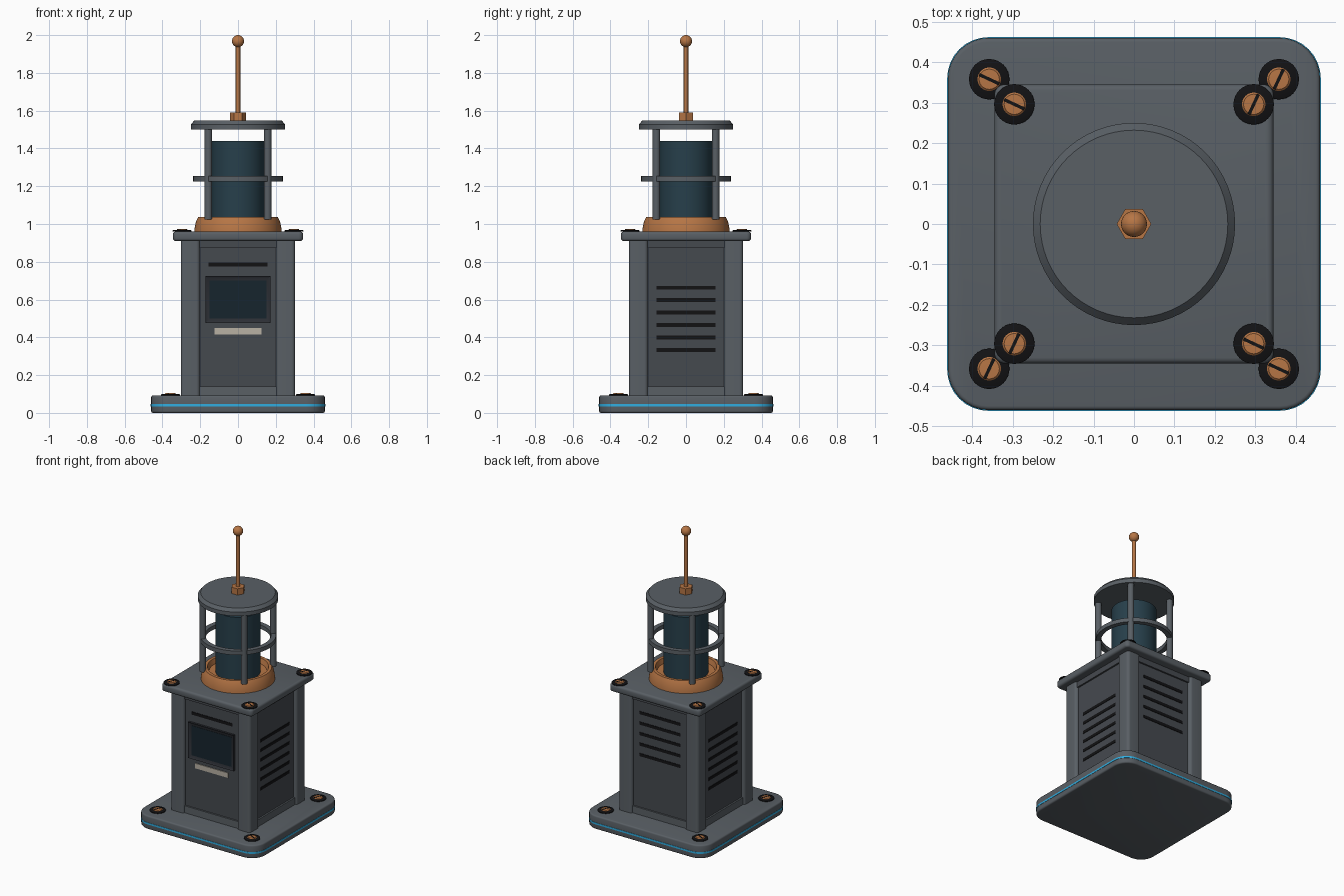
import bpy, bmesh, math
from mathutils import Matrix, Vector

if "Cube" in bpy.data.objects:
    bpy.data.objects.remove(bpy.data.objects["Cube"])


def mat(name, r, g, b):
    m = bpy.data.materials.new(name)
    m.diffuse_color = (r, g, b, 1)
    m.use_nodes = True
    m.node_tree.nodes["Principled BSDF"].inputs["Base Color"].default_value = m.diffuse_color
    return m


STEEL = mat("steel", 0.10, 0.115, 0.13)
PANEL = mat("panel_grey", 0.06, 0.067, 0.078)
COPPER = mat("copper", 0.47, 0.18, 0.06)
BLACK = mat("black", 0.006, 0.006, 0.007)
FRAME = mat("frame_dark", 0.025, 0.028, 0.035)
SCREEN = mat("screen_dark", 0.008, 0.018, 0.026)
GLASS = mat("glass_teal", 0.02, 0.05, 0.07)
BLUE = mat("strip_blue", 0.03, 0.42, 0.75)
BEIGE = mat("label_beige", 0.48, 0.44, 0.37)


def finish(name, bm, material, matrix=None):
    bmesh.ops.recalc_face_normals(bm, faces=bm.faces)
    if matrix:
        bmesh.ops.transform(bm, matrix=matrix, verts=bm.verts)
    me = bpy.data.meshes.new(name)
    bm.to_mesh(me)
    bm.free()
    me.materials.append(material)
    ob = bpy.data.objects.new(name, me)
    bpy.context.collection.objects.link(ob)
    bpy.ops.object.select_all(action='DESELECT')
    ob.select_set(True)
    bpy.context.view_layer.objects.active = ob
    bpy.ops.object.shade_smooth_by_angle(angle=math.radians(35))
    return ob


def box_bm(lo, hi):
    lo, hi = Vector(lo), Vector(hi)
    bm = bmesh.new()
    bmesh.ops.create_cube(bm, size=1)
    bmesh.ops.scale(bm, vec=hi - lo, verts=bm.verts)
    bmesh.ops.translate(bm, vec=(lo + hi) / 2, verts=bm.verts)
    return bm


def box(name, lo, hi, material, corner=0, edge=0, matrix=None):
    """Box with optional rounded vertical corners and rounded rims."""
    bm = box_bm(lo, hi)
    if corner:
        es = [e for e in bm.edges
              if abs(e.verts[0].co.z - e.verts[1].co.z) > 1e-4]
        bmesh.ops.bevel(bm, geom=es, offset=corner, segments=8,
                        profile=0.5, affect='EDGES')
    if edge:
        es = [e for e in bm.edges if e.calc_face_angle(0) > 1.2]
        bmesh.ops.bevel(bm, geom=es, offset=edge, segments=3,
                        profile=0.5, affect='EDGES')
    return finish(name, bm, material, matrix)


def lathe(name, profile, material, n=64, closed=False, at=(0, 0, 0)):
    """Revolve (radius, z) points about a vertical axis; r = 0 makes a pole."""
    bm = bmesh.new()
    rings = []
    for r, z in profile:
        count = n if r > 0 else 1
        rings.append([bm.verts.new((r * math.cos(2 * math.pi * i / n),
                                    r * math.sin(2 * math.pi * i / n), z))
                      for i in range(count)])
    pairs = list(zip(rings, rings[1:]))
    if closed:
        pairs.append((rings[-1], rings[0]))
    for a, b in pairs:
        for i in range(n):
            j = (i + 1) % n
            quad = [a[i % len(a)], a[j % len(a)], b[j % len(b)], b[i % len(b)]]
            bm.faces.new(list(dict.fromkeys(quad)))
    return finish(name, bm, material, Matrix.Translation(at))


def screw(name, x, y, z):
    lathe(name + "_washer", [(0, 0), (0.05, 0), (0.05, 0.005), (0.047, 0.007),
                             (0, 0.007)], BLACK, 32, at=(x, y, z))
    lathe(name + "_head", [(0, 0), (0.029, 0), (0.029, 0.008), (0.025, 0.012),
                           (0, 0.013)], COPPER, 32, at=(x, y, z))
    turn = math.radians(65 if x * y > 0 else -25)
    box(name + "_slot", (-0.027, -0.004, 0.004), (0.027, 0.004, 0.0136), BLACK,
        matrix=Matrix.Translation((x, y, z)) @ Matrix.Rotation(turn, 4, 'Z'))


# Base plate with glowing strip around its side
box("base_plate", (-0.46, -0.46, 0), (0.46, 0.46, 0.092), STEEL, 0.10, 0.01)
box("base_light_strip", (-0.462, -0.462, 0.034), (0.462, 0.462, 0.046), BLUE, 0.102)

# Cabinet core, corner posts and cap
box("cabinet_core", (-0.28, -0.28, 0.08), (0.28, 0.28, 0.92), PANEL)
CORNERS = [(sx, sy) for sx in (-1, 1) for sy in (-1, 1)]
for k, (sx, sy) in enumerate(CORNERS):
    x, y = 0.252 * sx, 0.252 * sy
    box(f"corner_post_{k}", (x - 0.051, y - 0.051, 0.085),
        (x + 0.051, y + 0.051, 0.915), STEEL, 0.02)
box("cap_plate", (-0.345, -0.345, 0.91), (0.345, 0.345, 0.96), STEEL, 0.025, 0.014)
for k, (sx, sy) in enumerate(CORNERS):
    screw(f"base_screw_{k}", 0.358 * sx, 0.358 * sy, 0.092)
    screw(f"cap_screw_{k}", 0.296 * sx, 0.296 * sy, 0.96)

# Rails and vents on each face (laid out on the front, then turned)
BACK_VENTS = [0.50 + 0.072 * i for i in range(5)]
SIDE_VENTS = [0.333 + 0.066 * i for i in range(6)]
for side, turn, vents in (("front", 0, [0.785]), ("right", 90, SIDE_VENTS),
                          ("back", 180, BACK_VENTS), ("left", 270, SIDE_VENTS)):
    rot = Matrix.Rotation(math.radians(turn), 4, 'Z')
    box(f"{side}_bottom_rail", (-0.205, -0.291, 0.085), (0.205, -0.27, 0.14),
        STEEL, matrix=rot)
    box(f"{side}_top_rail", (-0.205, -0.291, 0.872), (0.205, -0.27, 0.915),
        PANEL, matrix=rot)
    for i, z in enumerate(vents):
        box(f"{side}_vent_{i}", (-0.156, -0.283, z - 0.01),
            (0.156, -0.27, z + 0.01), BLACK, matrix=rot)

# Display on the front: recessed frame, screen and label
bm = box_bm((-0.172, -0.294, 0.477), (0.172, -0.27, 0.724))
bm.normal_update()
front = [f for f in bm.faces if f.normal.y < -0.9]
bmesh.ops.inset_region(bm, faces=front, thickness=0.022)
bmesh.ops.translate(bm, vec=(0, 0.009, 0), verts=front[0].verts)
finish("screen_frame", bm, FRAME)
box("screen", (-0.15, -0.287, 0.499), (0.15, -0.28, 0.702), SCREEN)
box("label_strip", (-0.125, -0.285, 0.415), (0.125, -0.27, 0.449), BEIGE)

# Lantern: copper collar, glass, cage and roof
lathe("lantern_collar", [(0, 0.95), (0.232, 0.95), (0.23, 0.975), (0.222, 1.015),
                         (0.21, 1.038), (0.19, 1.038), (0.18, 1.005), (0, 1.005)],
      COPPER)
lathe("lantern_glass", [(0, 1.0), (0.14, 1.0), (0.14, 1.44), (0, 1.44)], GLASS)
for k, (sx, sy) in enumerate(CORNERS):
    lathe(f"cage_bar_{k}", [(0, 1.025), (0.02, 1.025), (0.02, 1.51), (0, 1.51)],
          STEEL, 20, at=(0.157 * sx, 0.157 * sy, 0))
lathe("cage_ring", [(0.205, 1.226), (0.237, 1.226), (0.237, 1.254), (0.205, 1.254)],
      STEEL, closed=True)
lathe("lantern_roof", [(0, 1.5), (0.25, 1.5), (0.25, 1.527), (0.232, 1.547),
                       (0, 1.547)], STEEL)

# Antenna: hex nut, rod and ball tip
lathe("antenna_nut", [(0, 1.54), (0.043, 1.54), (0.043, 1.59), (0, 1.59)], COPPER, 6)
lathe("antenna_rod", [(0, 1.58), (0.012, 1.58), (0.012, 1.95), (0, 1.95)], COPPER, 20)
ball = [(0.032 * math.sin(math.pi * i / 16), 1.968 - 0.032 * math.cos(math.pi * i / 16))
        for i in range(1, 16)]
lathe("antenna_ball", [(0, 1.936)] + ball + [(0, 2.0)], COPPER, 32)
